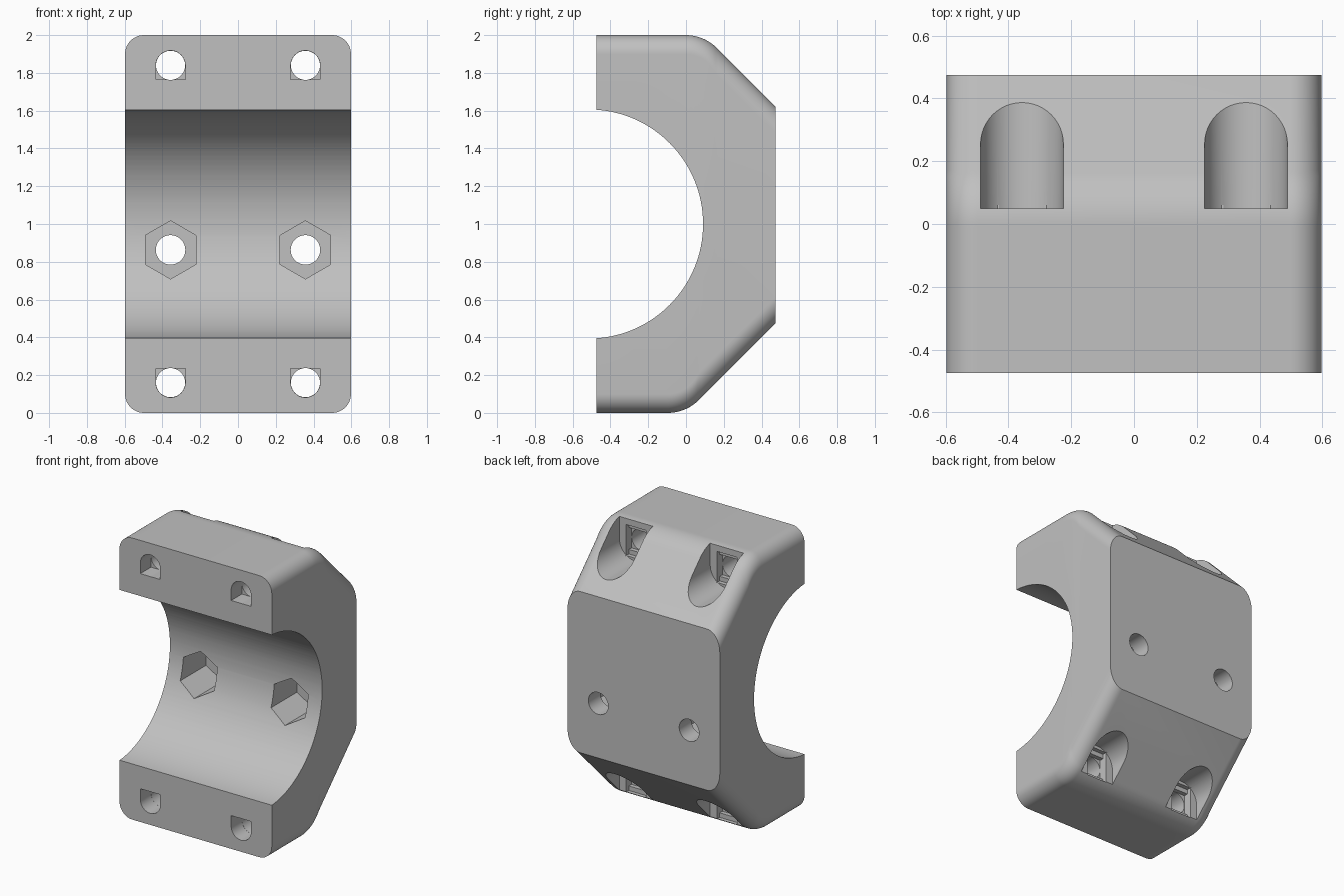
import bpy, bmesh
from math import sin, cos, pi, sqrt

cube = bpy.data.objects.get("Cube")
if cube:
    bpy.data.objects.remove(cube, do_unlink=True)

HALF_X, HALF_Y, HEIGHT = 0.598, 0.475, 2.0
FILLET, BEND = 0.1, 0.235            # side edge radius, radius where chamfer starts
HOLE_X, HOLE_Z = 0.357, 1.84
HOLE_R, HEAD_R = 0.078, 0.132

grey = bpy.data.materials.new("plain grey")
grey.use_nodes = True
colour = (0.53, 0.53, 0.53, 1)
grey.diffuse_color = colour
grey.node_tree.nodes["Principled BSDF"].inputs["Base Color"].default_value = colour


def add_mesh(name, rings):
    """Skin a row of equal point rings and cap both ends."""
    bm = bmesh.new()
    loops = [[bm.verts.new(p) for p in ring] for ring in rings]
    n = len(loops[0])
    for a, b in zip(loops, loops[1:]):
        for i in range(n):
            j = (i + 1) % n
            bm.faces.new((a[i], a[j], b[j], b[i]))
    bm.faces.new(loops[0])
    bm.faces.new(loops[-1])
    bmesh.ops.recalc_face_normals(bm, faces=bm.faces)
    mesh = bpy.data.meshes.new(name)
    bm.to_mesh(mesh)
    bm.free()
    obj = bpy.data.objects.new(name, mesh)
    bpy.context.scene.collection.objects.link(obj)
    obj.data.materials.append(grey)
    return obj


def chamfer(y, corner):
    """Inward drop of the outline and its slope at depth y."""
    t = y - (corner - BEND * 0.4142)
    if t <= 0:
        return 0.0, 0.0
    if t < BEND * sin(pi / 4):
        root = sqrt(BEND ** 2 - t ** 2)
        return BEND - root, t / root
    return y - corner, 1.0


def section(y):
    """Rounded rectangle across the block at depth y."""
    top, top_slope = chamfer(y, 0.095)
    low, low_slope = chamfer(y, 0.0)
    pts = []
    for q in range(4):
        upper = q < 2
        rz = FILLET * sqrt(1 + (top_slope if upper else low_slope) ** 2)
        cx = (HALF_X - FILLET) * (1 if q in (0, 3) else -1)
        cz = HEIGHT - top - rz if upper else low + rz
        for k in range(13):
            a = (q + k / 12) * pi / 2
            pts.append((cx + FILLET * cos(a), y, cz + rz * sin(a)))
    return pts


# Main clamp block, lofted front to back
stations = [-HALF_Y] + [-0.1 + 0.27 * i / 30 for i in range(31)] + [HALF_Y]
body = add_mesh("clamp_body", [section(y) for y in stations])
cutters = []


def cut(obj):
    obj.hide_render = True
    cutters.append(obj)
    mod = body.modifiers.new(obj.name, 'BOOLEAN')
    mod.operation, mod.solver, mod.object = 'DIFFERENCE', 'EXACT', obj


def prism(name, outline, y0, y1):
    cut(add_mesh(name, [[(x, y, z) for x, z in outline] for y in (y0, y1)]))


def disc(cx, cz, r, n=48):
    return [(cx + r * sin(2 * pi * i / n), cz + r * cos(2 * pi * i / n)) for i in range(n)]


def arch(cx, cz, r, reach, way):
    """Half circle toward way, with a straight part reaching the other way."""
    pts = [(cx + r * cos(pi * i / 24), cz + way * r * sin(pi * i / 24)) for i in range(25)]
    return pts + [(cx - r, cz - way * reach), (cx + r, cz - way * reach)]


def rect(cx, cz, w, h):
    return [(cx - w, cz - h), (cx + w, cz - h), (cx + w, cz + h), (cx - w, cz + h)]


# Round seat for the bar
bore = add_mesh("bar_bore", [[(x, y, z) for y, z in disc(-0.516, 1.0, 0.6064, 128)]
                             for x in (-1, 1)])
cut(bore)

for side in (-1, 1):
    x = side * HOLE_X
    # Clamp screws: head pocket, stepped bridge, shaft, flat-sided mouth
    for way in (1, -1):
        z = 1 + way * (HOLE_Z - 1)
        prism("head_pocket", arch(x, z, HEAD_R, 0.4, -way), 0.05, 0.7)
        prism("bridge_slot", rect(x, z, HOLE_R, 0.11), 0.02, 0.06)
        prism("bridge_square", rect(x, z, HOLE_R, HOLE_R), -0.01, 0.03)
        prism("screw_shaft", disc(x, z, HOLE_R - 0.001), -0.6, 0.1)
        prism("screw_mouth", arch(x, z, HOLE_R, 0.076, way), -0.6, -0.355)
    # Mounting screws with hexagonal nut traps
    prism("mount_shaft", disc(x, 0.863, HOLE_R), 0.0, 0.7)
    prism("nut_trap", disc(x, 0.863, 0.154, 6), -0.1, 0.34)

# Bake the cuts and discard the cutters
graph = bpy.context.evaluated_depsgraph_get()
graph.update()
baked = bpy.data.meshes.new_from_object(body.evaluated_get(graph))
body.modifiers.clear()
body.data = baked
baked.materials.clear()
baked.materials.append(grey)
baked.polygons.foreach_set("material_index", [0] * len(baked.polygons))
for obj in cutters:
    bpy.data.objects.remove(obj, do_unlink=True)

bpy.ops.object.select_all(action='DESELECT')
body.select_set(True)
bpy.context.view_layer.objects.active = body
bpy.ops.object.shade_smooth_by_angle(angle=pi / 6)
